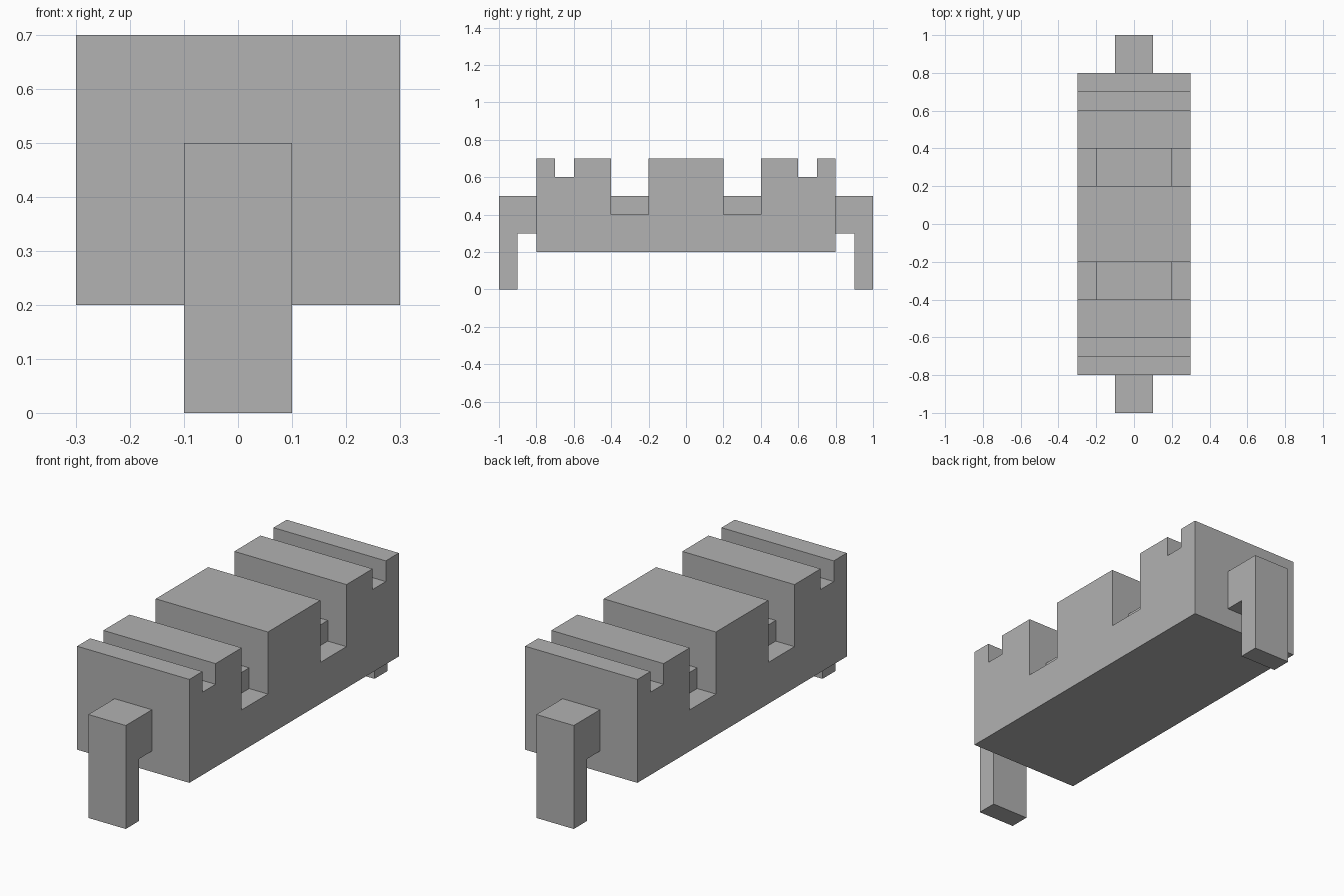
import bpy
import bmesh
from mathutils import Vector

cube = bpy.data.objects.get("Cube")
if cube:
    bpy.data.objects.remove(cube, do_unlink=True)

GREY = (0.445, 0.445, 0.445, 1)
mat = bpy.data.materials.new("plain grey")
mat.use_nodes = True
mat.diffuse_color = GREY
mat.node_tree.nodes["Principled BSDF"].inputs["Base Color"].default_value = GREY


def prism(name, profile, axis, start, end):
    """Extrude a (horizontal, z) profile along the x or y axis."""
    def place(u, z, d):
        return Vector((d, u, z)) if axis == "x" else Vector((u, d, z))

    bm = bmesh.new()
    face = bm.faces.new([bm.verts.new(place(u, z, start)) for u, z in profile])
    out = bmesh.ops.extrude_face_region(bm, geom=[face])
    moved = [v for v in out["geom"] if isinstance(v, bmesh.types.BMVert)]
    bmesh.ops.translate(bm, verts=moved, vec=place(0, 0, end - start))
    bmesh.ops.recalc_face_normals(bm, faces=bm.faces)
    mesh = bpy.data.meshes.new(name)
    bm.to_mesh(mesh)
    bm.free()
    mesh.materials.append(mat)
    obj = bpy.data.objects.new(name, mesh)
    bpy.context.collection.objects.link(obj)
    return obj


# Body: side silhouette with the narrow grooves, mirrored front to back
half = [(0.8, 0.2), (0.8, 0.7), (0.7, 0.7), (0.7, 0.6), (0.6, 0.6), (0.6, 0.7)]
outline = half + [(-y, z) for y, z in reversed(half)]
body = prism("body", outline, "x", -0.3, 0.3)

# Wide slots: deeper at both sides than in the middle
step = [(0.4, 0.8), (0.4, 0.4), (0.2, 0.4), (0.2, 0.5)]
slot = step + [(-x, z) for x, z in reversed(step)]
for side in (-1, 1):
    cutter = prism("slot_cutter", slot, "y", side * 0.2, side * 0.4)
    cutter.hide_render = True
    cut = body.modifiers.new("slot", "BOOLEAN")
    cut.operation = "DIFFERENCE"
    cut.solver = "EXACT"
    cut.object = cutter
    bpy.context.view_layer.objects.active = body
    bpy.ops.object.modifier_apply(modifier=cut.name)
    bpy.data.objects.remove(cutter, do_unlink=True)

# Hooked brackets at both ends
hook = [(0.8, 0.3), (0.9, 0.3), (0.9, 0), (1, 0), (1, 0.5), (0.8, 0.5)]
for name, side in (("front_bracket", -1), ("back_bracket", 1)):
    prism(name, [(side * y, z) for y, z in hook], "x", -0.1, 0.1)
